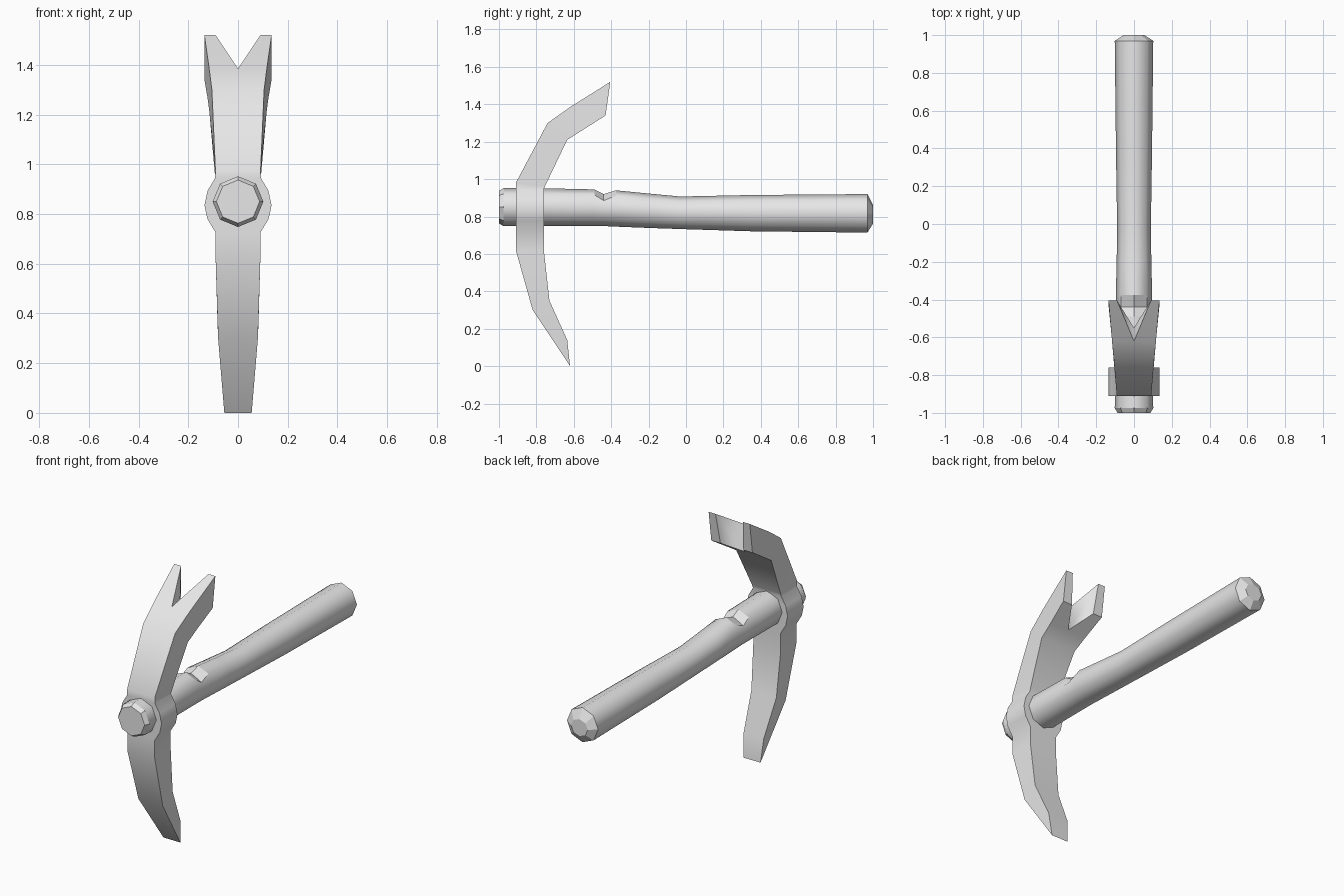
import bpy, bmesh, math

if "Cube" in bpy.data.objects:
    bpy.data.objects.remove(bpy.data.objects["Cube"])

steel = bpy.data.materials.new("plain_grey")
steel.diffuse_color = (0.8, 0.8, 0.8, 1)
steel.use_nodes = True
steel.node_tree.nodes["Principled BSDF"].inputs["Base Color"].default_value = steel.diffuse_color


def make_object(name, bm):
    mesh = bpy.data.meshes.new(name)
    bm.to_mesh(mesh)
    bm.free()
    mesh.materials.append(steel)
    ob = bpy.data.objects.new(name, mesh)
    bpy.context.collection.objects.link(ob)
    return ob


# Pick head, right half: front (y, z, half width), back (y, z, half width)
sections = [
    ((-0.62, 0.00, 0.055), (-0.635, 0.14, 0.066)),   # chisel tip
    ((-0.82, 0.30, 0.080), (-0.73, 0.35, 0.082)),
    ((-0.91, 0.62, 0.090), (-0.76, 0.62, 0.090)),
]
# Collar swelling around the handle
for z, w in [(0.725, 0.09), (0.78, 0.123), (0.835, 0.135), (0.895, 0.122), (0.945, 0.092)]:
    sections.append(((-0.91, z, w), (-0.76, z, w)))
sections += [
    ((-0.91, 0.98, 0.091), (-0.755, 0.96, 0.093)),
    ((-0.74, 1.30, 0.105), (-0.635, 1.21, 0.115)),
    ((-0.62, 1.385, 0.116), (-0.55, 1.264, 0.122)),  # root of the claw
    ((-0.405, 1.52, 0.135), (-0.43, 1.34, 0.135)),   # claw tip
]
bm = bmesh.new()
rings = []
for i, ((fy, fz, fw), (by, bz, bw)) in enumerate(sections):
    tip = i == len(sections) - 1
    rings.append([bm.verts.new(p) for p in (
        (0.09 if tip else 0, fy, fz), (fw, fy, fz),
        (bw, by, bz), (0.075 if tip else 0, by, bz))])
for i, (a, b) in enumerate(zip(rings, rings[1:])):
    sides = 4 if i == len(rings) - 2 else 3          # inner wall only in the claw slot
    for k in range(sides):
        n = (k + 1) % 4
        bm.faces.new((a[k], a[n], b[n], b[k]))
bm.faces.new(rings[0][::-1])
bm.faces.new(rings[-1])
head = make_object("pick_head", bm)
bpy.context.view_layer.objects.active = head
head.select_set(True)
bpy.ops.object.shade_smooth_by_angle(angle=math.radians(35))
mirror = head.modifiers.new("mirror", 'MIRROR')
mirror.use_clip = True

# Handle: y, centre z, half width, half height
stations = [
    (-1.00, 0.85, 0.087, 0.087),
    (-0.975, 0.85, 0.102, 0.102),
    (-0.76, 0.85, 0.10, 0.101),
    (-0.49, 0.847, 0.098, 0.098),
    (-0.44, 0.846, 0.097, 0.097),    # carved nick
    (-0.375, 0.843, 0.096, 0.097),
    (-0.20, 0.831, 0.092, 0.092),
    (-0.03, 0.820, 0.089, 0.087),
    (0.35, 0.818, 0.095, 0.097),
    (0.97, 0.817, 0.102, 0.103),
    (1.00, 0.812, 0.055, 0.050),
]
NICK = 4
bm = bmesh.new()
rings = []
for i, (y, zc, rx, rz) in enumerate(stations):
    ring = []
    for k in range(8):
        t = math.pi * k / 4
        z = zc + rz * math.sin(t)
        if i == NICK and k in (1, 2, 3):
            z = 0.920 if k == 2 else 0.885
        ring.append(bm.verts.new((rx * math.cos(t), y, z)))
    rings.append(ring)
last = len(rings) - 2
for i, (a, b) in enumerate(zip(rings, rings[1:])):
    for k in range(8):
        n = (k + 1) % 8
        f = bm.faces.new((a[k], b[k], b[n], a[n]))
        nick_face = i in (NICK - 1, NICK) and k in (1, 2)
        f.smooth = i not in (0, last) and not nick_face
bm.faces.new(rings[0])
bm.faces.new(rings[-1][::-1])
make_object("handle", bm)
